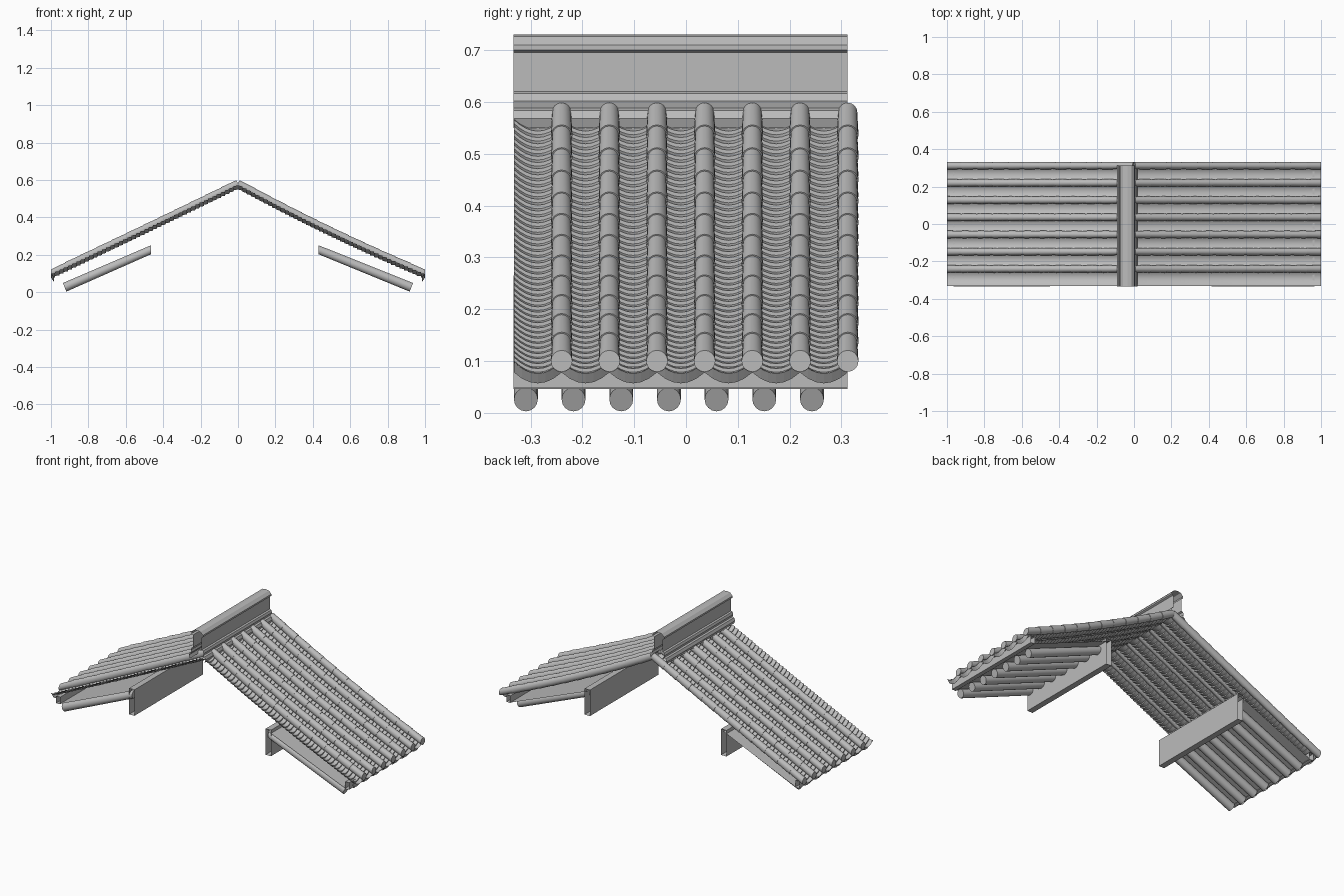
import bpy, bmesh, math

if "Cube" in bpy.data.objects:
    bpy.data.objects.remove(bpy.data.objects["Cube"])

grey = bpy.data.materials.new("clay_grey")
grey.use_nodes = True
colour = (0.5, 0.5, 0.5, 1)
grey.diffuse_color = colour
grey.node_tree.nodes["Principled BSDF"].inputs["Base Color"].default_value = colour

PITCH = 0.092       # spacing of tile columns and rafters
COLUMNS = 7
FRONT, BACK = -0.333, 0.312


def loft(bm, rings, closed=True, caps=False):
    """Bridge a list of point rings into a skin."""
    rows = [[bm.verts.new(p) for p in ring] for ring in rings]
    n = len(rows[0])
    for a, b in zip(rows, rows[1:]):
        for i in range(n if closed else n - 1):
            j = (i + 1) % n
            bm.faces.new((a[i], a[j], b[j], b[i]))
    if caps:
        bm.faces.new(rows[0][::-1])
        bm.faces.new(rows[-1])


def finish(bm, name, smooth=True):
    bmesh.ops.recalc_face_normals(bm, faces=bm.faces)
    mesh = bpy.data.meshes.new(name)
    bm.to_mesh(mesh)
    bm.free()
    obj = bpy.data.objects.new(name, mesh)
    bpy.context.collection.objects.link(obj)
    mesh.materials.append(grey)
    if smooth:
        bpy.ops.object.select_all(action="DESELECT")
        obj.select_set(True)
        bpy.context.view_layer.objects.active = obj
        bpy.ops.object.shade_smooth_by_angle(angle=math.radians(35))
    return obj


def circle(x, y, z, r, lean=0.0, sides=16):
    """Ring around the slope direction; lean tips its top along x."""
    turns = [2 * math.pi * i / sides for i in range(sides)]
    return [(x + lean * r * math.sin(t), y + r * math.cos(t), z + r * math.sin(t)) for t in turns]


def extrude_y(name, profile, closed):
    """Sweep an x-z profile along the roof, leaving the ends open."""
    bm = bmesh.new()
    loft(bm, [[(x, y, z) for x, z in profile] for y in (FRONT, BACK)], closed)
    return finish(bm, name, False)


def roof_z(t, sag):
    return 0.58 - 0.48 * t - 4 * sag * t * (1 - t)


def cover_tiles(name, side, sag):
    # Columns of round tiles, each one flaring over the next
    bm = bmesh.new()
    count = 12
    for c in range(COLUMNS):
        y = -0.24 + c * PITCH
        for k in range(count):
            a, b = k / count, (k + 1) / count
            rings = [circle(side * t, y, roof_z(t, sag), r, side * 0.45 * (t < 1))
                     for t, r in ((a, 0.0185), (b, 0.0208))]
            loft(bm, rings, caps=True)
    return finish(bm, name)


def trough(x, y, z, drop, steps=8):
    """Sagging cross-section of a pan tile."""
    us = [2 * i / steps - 1 for i in range(steps + 1)]
    return [(x, y + u * PITCH / 2, z - drop * (1 - u * u)) for u in us]


def pan_tiles(name, side, sag):
    # Overlapping shallow tiles between the covers, stepped like shingles
    bm = bmesh.new()
    count = 44
    for c in range(COLUMNS):
        y = -0.286 + c * PITCH
        rings = []
        for k in range(count):
            a, b = k / count, (k + 1) / count
            rings.append(trough(side * a, y, roof_z(a, sag) - 0.009, 0.022))
            rings.append(trough(side * b, y, roof_z(b, sag) - 0.002, 0.022))
        loft(bm, rings, closed=False)
    return finish(bm, name)


def drip_tiles(name, side):
    # Scalloped plates hanging from the eave
    bm = bmesh.new()
    for c in range(COLUMNS):
        y = -0.286 + c * PITCH
        loft(bm, [trough(side * 0.998, y, 0.1, 0.024, 6),
                  trough(side * 0.985, y, 0.078, 0.021, 6)], closed=False)
    return finish(bm, name, False)


def rafters(name, side, start):
    # Round rafters with a plumb-cut top and square-cut foot
    bm = bmesh.new()
    for c in range(COLUMNS):
        y = -0.309 + c * PITCH
        loft(bm, [circle(side * start, y, 0.227, 0.024),
                  circle(side * 0.927, y, 0.026, 0.023, side * 0.4)], caps=True)
    return finish(bm, name)


def box_profile(x0, x1, z0, z1):
    return [(x0, z0), (x1, z0), (x1, z1), (x0, z1)]


for label, side, sag, start in (("left", 1, 0.016, 0.43), ("right", -1, 0.002, 0.465)):
    cover_tiles(label + "_cover_tiles", side, sag)
    pan_tiles(label + "_pan_tiles", side, sag)
    drip_tiles(label + "_drip_tiles", side)
    rafters(label + "_rafters", side, start)
    # Boarding on the rafters, eave board, and purlin behind the rafter heads
    extrude_y(label + "_sheathing",
              [(side * start, 0.254), (side * 0.95, 0.046)], False)
    extrude_y(label + "_eave_board",
              box_profile(side * 0.94, side * 0.965, 0.048, 0.09), True)
    extrude_y(label + "_purlin",
              box_profile(side * (start - 0.015), side * (start + 0.02), 0.11, 0.265), True)

# Moulded ridge: half profile mirrored about its own centre line
half = [(0.048, 0.55), (0.055, 0.568), (0.048, 0.584), (0.038, 0.588), (0.042, 0.602),
        (0.037, 0.616), (0.028, 0.62), (0.028, 0.695), (0.038, 0.7), (0.038, 0.71),
        (0.022, 0.726), (0, 0.73)]
centre = -0.036
profile = [(centre + x, z) for x, z in half] + [(centre - x, z) for x, z in half[-2::-1]]
extrude_y("ridge", profile, False)
